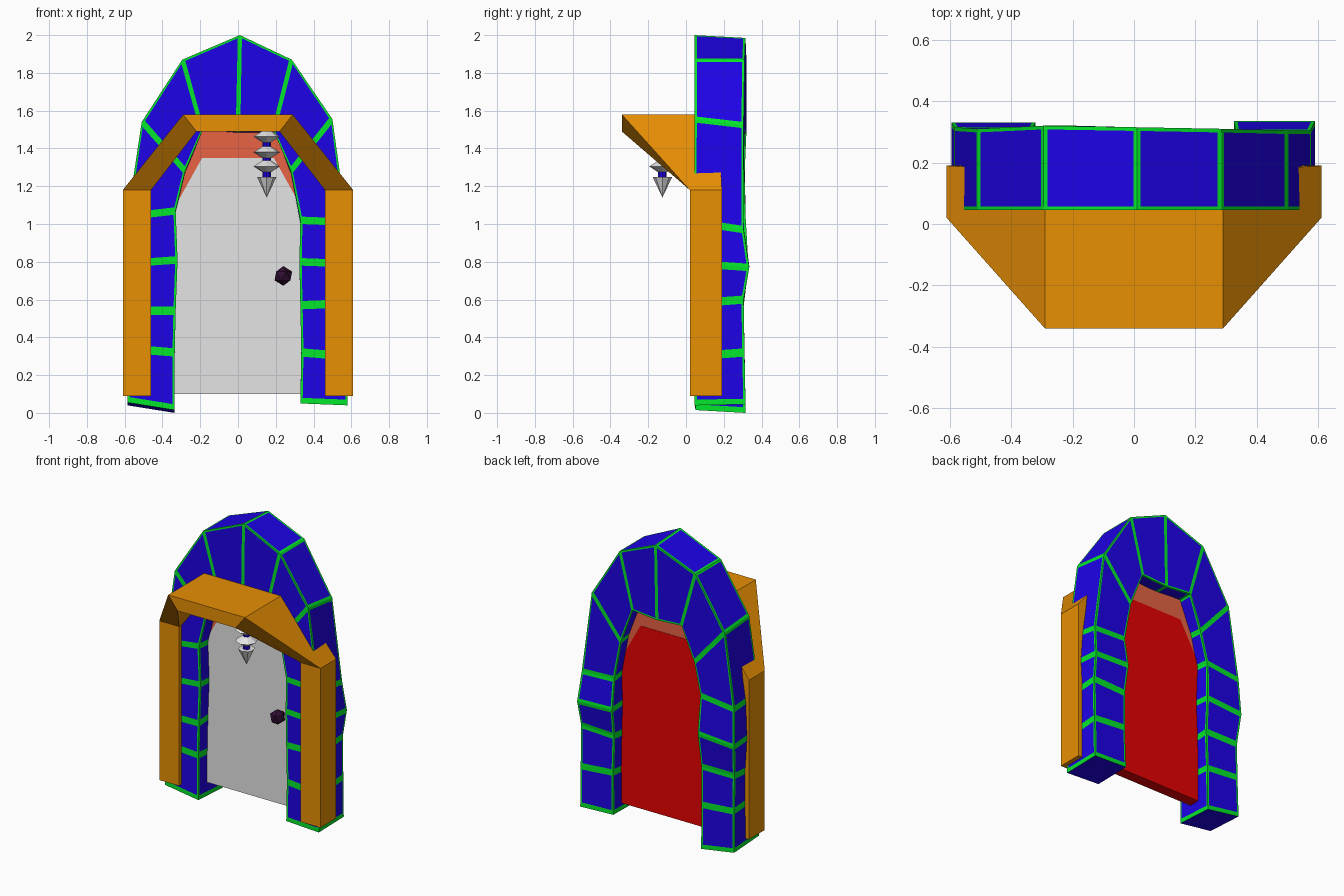
import bpy, bmesh
from mathutils import Vector

if "Cube" in bpy.data.objects:
    bpy.data.objects.remove(bpy.data.objects["Cube"])


def material(name, r, g, b):
    lin = [((c / 255 + 0.055) / 1.055) ** 2.4 if c > 10 else c / 255 / 12.92 for c in (r, g, b)]
    m = bpy.data.materials.new(name)
    m.diffuse_color = (*lin, 1)
    m.use_nodes = True
    m.node_tree.nodes["Principled BSDF"].inputs["Base Color"].default_value = m.diffuse_color
    return m


BLUE = material("stone blue", 30, 2, 232)
GREEN = material("mortar green", 4, 236, 44)
ORANGE = material("timber orange", 231, 143, 4)
GRAY = material("pale gray", 229, 229, 229)
SALMON = material("panel salmon", 239, 103, 72)
RED = material("door red", 238, 2, 2)
PURPLE = material("knob purple", 48, 14, 48)


def finish(name, bm, *mats):
    bmesh.ops.recalc_face_normals(bm, faces=bm.faces)
    me = bpy.data.meshes.new(name)
    bm.to_mesh(me)
    bm.free()
    for m in mats:
        me.materials.append(m)
    ob = bpy.data.objects.new(name, me)
    bpy.context.collection.objects.link(ob)
    return ob


def sweep(bm, rings):
    """Skin a list of equal point rings; returns (faces by segment, end caps)."""
    vs = [[bm.verts.new(p) for p in r] for r in rings]
    n = len(vs[0])
    segs = [[bm.faces.new((a[k], a[(k + 1) % n], b[(k + 1) % n], b[k])) for k in range(n)]
            for a, b in zip(vs, vs[1:])]
    return segs, [bm.faces.new(vs[0]), bm.faces.new(vs[-1])]


# Stone arch: joints as inner x, inner z, outer x, outer z, back z shift, back y, half mortar
JOINTS = [
    (-.335, .015, -.585, .055, -.015, .315, .03),
    (-.335, .32, -.58, .34, -.02, .31, .022),
    (-.33, .54, -.58, .54, .02, .305, .022),
    (-.32, .81, -.595, .79, -.02, .33, .02),
    (-.33, 1.07, -.585, 1.04, -.02, .315, .02),
    (-.28, 1.28, -.51, 1.54, -.02, .31, .018),
    (-.19, 1.49, -.295, 1.87, .0, .32, .014),
    (.0, 1.49, .01, 2.0, -.015, .315, .012),
    (.19, 1.49, .285, 1.87, .0, .31, .014),
    (.28, 1.28, .5, 1.555, -.03, .305, .018),
    (.33, 1.02, .575, 1.01, -.04, .305, .02),
    (.325, .8, .59, .79, -.02, .335, .02),
    (.33, .57, .58, .58, .02, .305, .022),
    (.335, .32, .58, .3, .02, .31, .022),
    (.33, .05, .58, .04, .005, .315, .03),
]
BORDER = .012


def corners(j):
    ix, iz, ox, oz, dz, yb, _ = j
    return [Vector(p) for p in ((ix, .05, iz), (ox, .045, oz), (ox, yb, oz + dz), (ix, yb, iz + dz))]


def bordered(c):
    """Each sharp corner gets a narrow strip on both of its sides."""
    out = []
    for k in range(4):
        prev, nxt = c[k - 1], c[(k + 1) % 4]
        out += [c[k] + (prev - c[k]).normalized() * BORDER, c[k],
                c[k] + (nxt - c[k]).normalized() * BORDER]
    return out


def toward(a, b, d):
    return [p + (q - p).normalized() * d for p, q in zip(a, b)]


rings = []
for a, b in zip(JOINTS, JOINTS[1:]):
    ca, cb = corners(a), corners(b)
    rings += [bordered(ca), bordered(toward(ca, cb, a[6])), bordered(toward(cb, ca, b[6]))]
rings.append(bordered(corners(JOINTS[-1])))
bm = bmesh.new()
segs, caps = sweep(bm, rings)
for i, faces in enumerate(segs):
    for k, f in enumerate(faces):
        # blue only on the wide sides between mortar bands
        f.material_index = 0 if (i % 3 == 1 and k % 3 == 2) else 1
border = bmesh.ops.inset_individual(bm, faces=caps, thickness=.012)
for f in border["faces"]:
    f.material_index = 1
for f in caps:
    f.material_index = 0
finish("stone_arch", bm, BLUE, GREEN)

# Timber porch: posts, sloped shoulders and overhanging beam as one swept band
half = [  # outer x, inner x, outer z, inner z, front y, back y
    (.61, .46, .09, .09, .02, .19),
    (.61, .46, 1.18, 1.18, .02, .19),
    (.29, .22, 1.58, 1.49, -.34, .17),
]


def porch_ring(s, p):
    ox, ix, oz, iz, yf, yb = p
    return [(s * ox, yf, oz), (s * ox, yb, oz), (s * ix, yb, iz), (s * ix, yf, iz)]


bm = bmesh.new()
sweep(bm, [porch_ring(-1, p) for p in half] + [porch_ring(1, p) for p in reversed(half)])
finish("timber_porch", bm, ORANGE)


# Door: gray front plate, red core and a salmon panel filling the opening
def plate(name, outline, y0, y1, mat):
    pts = outline + [(-x, z) for x, z in reversed(outline)]
    bm = bmesh.new()
    sweep(bm, [[(x, y, z) for x, z in pts] for y in (y0, y1)])
    finish(name, bm, mat)


door = [(.34, .1), (.34, 1.08), (.19, 1.35)]
plate("door_front", door, .146, .149, GRAY)
plate("door_core", door, .149, .222, RED)
plate("door_panel", [(.34, .102), (.34, 1.07), (.29, 1.29), (.2, 1.5)], .151, .22, SALMON)


# Door knob on a short stem
bm = bmesh.new()
bmesh.ops.create_icosphere(bm, subdivisions=1, radius=.052)
bmesh.ops.translate(bm, verts=bm.verts, vec=(.24, .085, .725))
finish("door_knob", bm, PURPLE)
bm = bmesh.new()
sweep(bm, [[(.24 + a, y, .725 + b) for a, b in ((.015, 0), (0, .015), (-.015, 0), (0, -.015))]
           for y in (.09, .147)])
finish("knob_stem", bm, PURPLE)


# Hanging ornament: rod, three double cones and a pointed tip
def cone(bm, z0, r0, z1, r1):
    res = bmesh.ops.create_cone(bm, cap_ends=True, segments=8, radius1=r0, radius2=r1, depth=z1 - z0)
    bmesh.ops.translate(bm, verts=res["verts"], vec=(.152, -.125, (z0 + z1) / 2))


bm = bmesh.new()
cone(bm, 1.23, .022, 1.5, .022)
finish("hanging_rod", bm, BLUE)
bm = bmesh.new()
for z in (1.305, 1.38, 1.463):
    cone(bm, z - .031, .022, z, .07)
    cone(bm, z, .07, z + .031, .022)
cone(bm, 1.14, 0, 1.25, .052)
finish("hanging_ornament", bm, GRAY)
